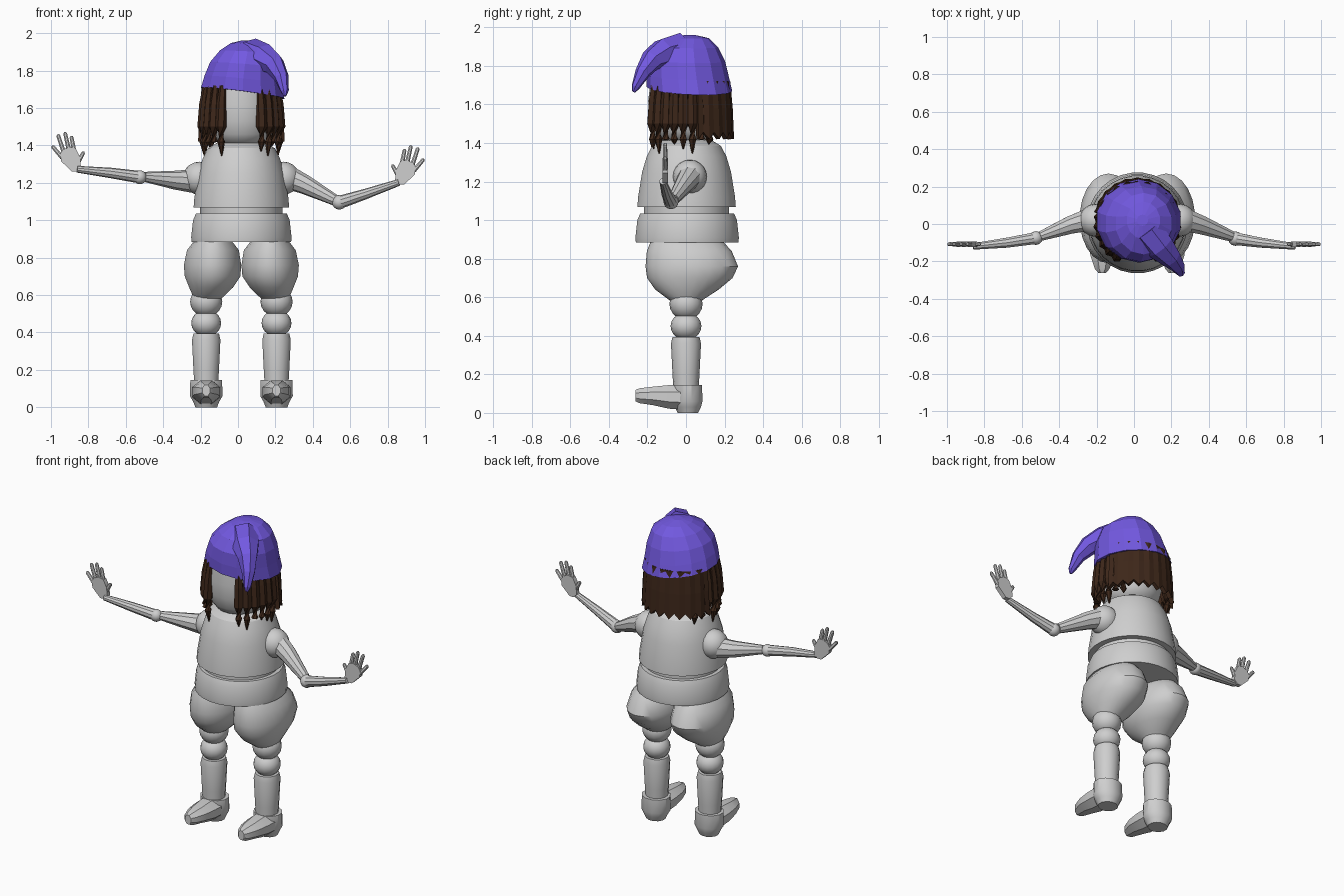
import bpy, bmesh, math
from mathutils import Vector

if "Cube" in bpy.data.objects:
    bpy.data.objects.remove(bpy.data.objects["Cube"])

CX = 0.018  # body centre line


def material(name, rgb):
    m = bpy.data.materials.new(name)
    m.diffuse_color = (*rgb, 1)
    m.use_nodes = True
    m.node_tree.nodes["Principled BSDF"].inputs["Base Color"].default_value = m.diffuse_color
    return m


BODY = material("pale grey", (0.62, 0.62, 0.62))
HAT = material("violet cloth", (0.17, 0.10, 0.75))
HAIR = material("dark brown hair", (0.047, 0.02, 0.01))


def finish(name, bm, mat, smooth=True):
    bmesh.ops.recalc_face_normals(bm, faces=bm.faces)
    me = bpy.data.meshes.new(name)
    bm.to_mesh(me)
    bm.free()
    me.materials.append(mat)
    ob = bpy.data.objects.new(name, me)
    bpy.context.collection.objects.link(ob)
    if smooth:
        bpy.ops.object.select_all(action='DESELECT')
        ob.select_set(True)
        bpy.context.view_layer.objects.active = ob
        bpy.ops.object.shade_smooth_by_angle(angle=math.radians(32))
    return ob


def skin(name, loops, mat, smooth=True):
    """Join closed loops of points into a capped tube."""
    bm = bmesh.new()
    rows = [[bm.verts.new(p) for p in loop] for loop in loops]
    n = len(rows[0])
    for a, b in zip(rows, rows[1:]):
        for i in range(n):
            j = (i + 1) % n
            bm.faces.new((a[i], a[j], b[j], b[i]))
    bm.faces.new(rows[0])
    bm.faces.new(rows[-1])
    return finish(name, bm, mat, smooth)


def circle(n):
    return [(math.cos(2 * math.pi * (i + .5) / n), math.sin(2 * math.pi * (i + .5) / n))
            for i in range(n)]


def loft(name, rings, mat, n=24, smooth=True, slope=(0, 0)):
    """Horizontal ellipses (x, y, z, rx, ry); slope tilts the first ring most."""
    loops = []
    for k, (x, y, z, rx, ry) in enumerate(rings):
        f = 1 - k / (len(rings) - 1)
        loops.append([(x + rx * c, y + ry * s, z + f * (slope[0] * rx * c + slope[1] * ry * s))
                      for c, s in circle(n)])
    return skin(name, loops, mat, smooth)


def lathe(name, profile, mat, y=0.0, n=28):
    return loft(name, [(CX, y, z, r, r) for z, r in profile], mat, n)


def sweep(name, path, mat, n=10, smooth=True):
    """Round tube through points (x, y, z, radius)."""
    pts = [Vector(p[:3]) for p in path]
    loops = []
    for i, p in enumerate(path):
        t = pts[min(i + 1, len(pts) - 1)] - pts[max(i - 1, 0)]
        q = t.to_track_quat('Z', 'Y')
        loops.append([pts[i] + q @ Vector((p[3] * c, p[3] * s, 0)) for c, s in circle(n)])
    return skin(name, loops, mat, smooth)


def ball(name, loc, r, mat, scale=(1, 1, 1), n=16):
    bm = bmesh.new()
    bmesh.ops.create_uvsphere(bm, u_segments=n, v_segments=n // 2 + 2, radius=r)
    bmesh.ops.scale(bm, vec=scale, verts=bm.verts)
    bmesh.ops.translate(bm, vec=loc, verts=bm.verts)
    return finish(name, bm, mat)


# Trunk: chest, recessed waist and pelvis band
lathe("chest", [(1.068, .20), (1.068, .257), (1.12, .253), (1.25, .232), (1.33, .208),
                (1.385, .18), (1.415, .13), (1.43, .06)], BODY, .003)
lathe("waist", [(1.02, .222), (1.08, .222)], BODY, .003)
lathe("pelvis_band", [(.885, .20), (.885, .268), (.91, .27), (1.0, .26), (1.035, .245),
                      (1.035, .20)], BODY, .006)

# Head
loft("head", [(CX, -.01, z, r, r) for z, r in
              [(1.40, .09), (1.42, .135), (1.46, .165), (1.53, .182), (1.62, .188), (1.76, .17)]],
     BODY)

# Legs and feet
for s, side in ((-1, "right"), (1, "left")):
    x = CX + s * .188
    hip = [(.152, .005, .885, .105, .19), (.152, .017, .84, .14, .22), (.154, .03, .76, .155, .24),
           (.154, .02, .70, .15, .222), (.162, .005, .64, .118, .165), (.175, 0, .595, .085, .10),
           (.185, 0, .56, .05, .05)]
    loft(side + "_hip", [(CX + s * h[0], *h[1:]) for h in hip], BODY, 22)
    ball(side + "_thigh", (x, 0, .565), .086, BODY, (1, 1, .95))
    ball(side + "_knee", (x, 0, .45), .08, BODY, (1, 1, .9))
    loft(side + "_shin", [(x, 0, z, r, r) for z, r in
                          [(.10, .064), (.20, .07), (.36, .078), (.395, .07)]], BODY, 14)
    loft(side + "_heel", [(x, .01, 0, .06, .055), (x, .01, .03, .072, .07), (x, .008, .06, .09, .08),
                          (x, .008, .145, .088, .078)], BODY, 12)
    # toe cap, lofted forward along y
    toe = [(-.262, .09, .022, .032), (-.24, .089, .042, .042), (-.17, .088, .068, .052),
           (-.09, .083, .08, .066), (.0, .08, .082, .07)]
    skin(side + "_toe", [[(x + w * c, y, z + h * t) for c, t in circle(8)]
                         for y, z, w, h in toe], BODY)

# Arms: the two sides bend differently at the elbow
arms = {
    -1: ("right", [(-.25, .02, 1.21, .062), (-.34, -.005, 1.215, .05), (-.50, -.065, 1.232, .027)],
         (-.525, -.075, 1.23, .037),
         [(-.535, -.077, 1.232, .033), (-.68, -.10, 1.253, .028), (-.86, -.12, 1.273, .018)], 0),
    1: ("left", [(.28, .02, 1.225, .062), (.36, -.005, 1.19, .052), (.52, -.065, 1.107, .03)],
        (.542, -.078, 1.096, .039),
        [(.55, -.08, 1.098, .035), (.68, -.10, 1.14, .028), (.86, -.12, 1.202, .018)], -.07),
}
palm = [(.84, 1.285), (.862, 1.262), (.89, 1.262), (.945, 1.315), (.95, 1.355), (.935, 1.378),
        (.90, 1.392), (.868, 1.385), (.845, 1.34)]
fingers = [("little", .94, 1.335, .989, 1.392), ("ring", .932, 1.365, .961, 1.452),
           ("middle", .905, 1.38, .924, 1.463), ("index", .877, 1.375, .89, 1.443),
           ("thumb", .855, 1.31, .828, 1.36)]
for s, (side, upper, elbow, fore, dz) in arms.items():
    ball(side + "_shoulder", (CX + s * .225, .02, 1.225), .088, BODY)
    sweep(side + "_upper_arm", upper, BODY)
    ball(side + "_elbow", elbow[:3], elbow[3], BODY, n=12)
    sweep(side + "_forearm", fore, BODY)
    skin(side + "_palm", [[(s * px, y, pz + dz) for px, pz in palm] for y in (-.122, -.094)], BODY)
    for f, x0, z0, x1, z1 in fingers:
        sweep(f"{side}_{f}_finger", [(s * x0, -.108, z0 + dz, .013), (s * x1, -.108, z1 + dz, .011),
                                     (s * (x1 * 1.02 - x0 * .02), -.108, z1 + dz + .008, .006)],
              BODY, 8)

# Hair: jagged curtain round the back
bm = bmesh.new()
rows = []
count = 20
for i in range(count + 1):
    a = math.radians(12 + 156 * i / count)
    low = 1.455 if i % 2 else 1.42
    r_off = .006 if i % 2 else 0
    rows.append([bm.verts.new((CX + (r - r_off) * math.cos(a), .012 + (r - r_off) * math.sin(a), z))
                 for z, r in ((1.72, .205), (1.58, .218), (low, .225))])
for a, b in zip(rows, rows[1:]):
    for k in range(2):
        bm.faces.new((a[k], b[k], b[k + 1], a[k + 1]))
back = finish("back_hair", bm, HAIR, False)
mod = back.modifiers.new("thickness", 'SOLIDIFY')
mod.thickness = .025
mod.offset = 0

# Hair: pointed locks framing the face
for s, side in ((-1, "right"), (1, "left")):
    for k in range(8):
        a = math.radians(-58 + 13.5 * k)
        tip = 1.345 + .03 * ((k * 3 + (s > 0)) % 4) * .8
        path = []
        for z, rad, w in ((1.72, .188, .018), (1.62, .198, .028), (1.50, .206, .030),
                          (1.42, .204, .021), (tip, .198, .003)):
            path.append((CX + s * rad * math.cos(a), rad * math.sin(a), z, w))
        sweep(f"{side}_lock_{k + 1}", path, HAIR, 6, False)

# Slouchy cap and its drooping tail
loft("cap", [(.025, .018, 1.68, .228, .222), (.028, .008, 1.75, .212, .215),
             (.038, 0, 1.83, .192, .203), (.052, .002, 1.90, .152, .165),
             (.05, .02, 1.945, .09, .10), (.045, .02, 1.96, .03, .03)],
     HAT, 14, False, (-.13, -.05))
sweep("cap_tail", [(.07, -.03, 1.885, .09), (.14, -.12, 1.865, .08), (.195, -.18, 1.83, .058),
                   (.232, -.225, 1.765, .04), (.25, -.262, 1.69, .022), (.252, -.272, 1.665, .008)],
      HAT, 7, False)
